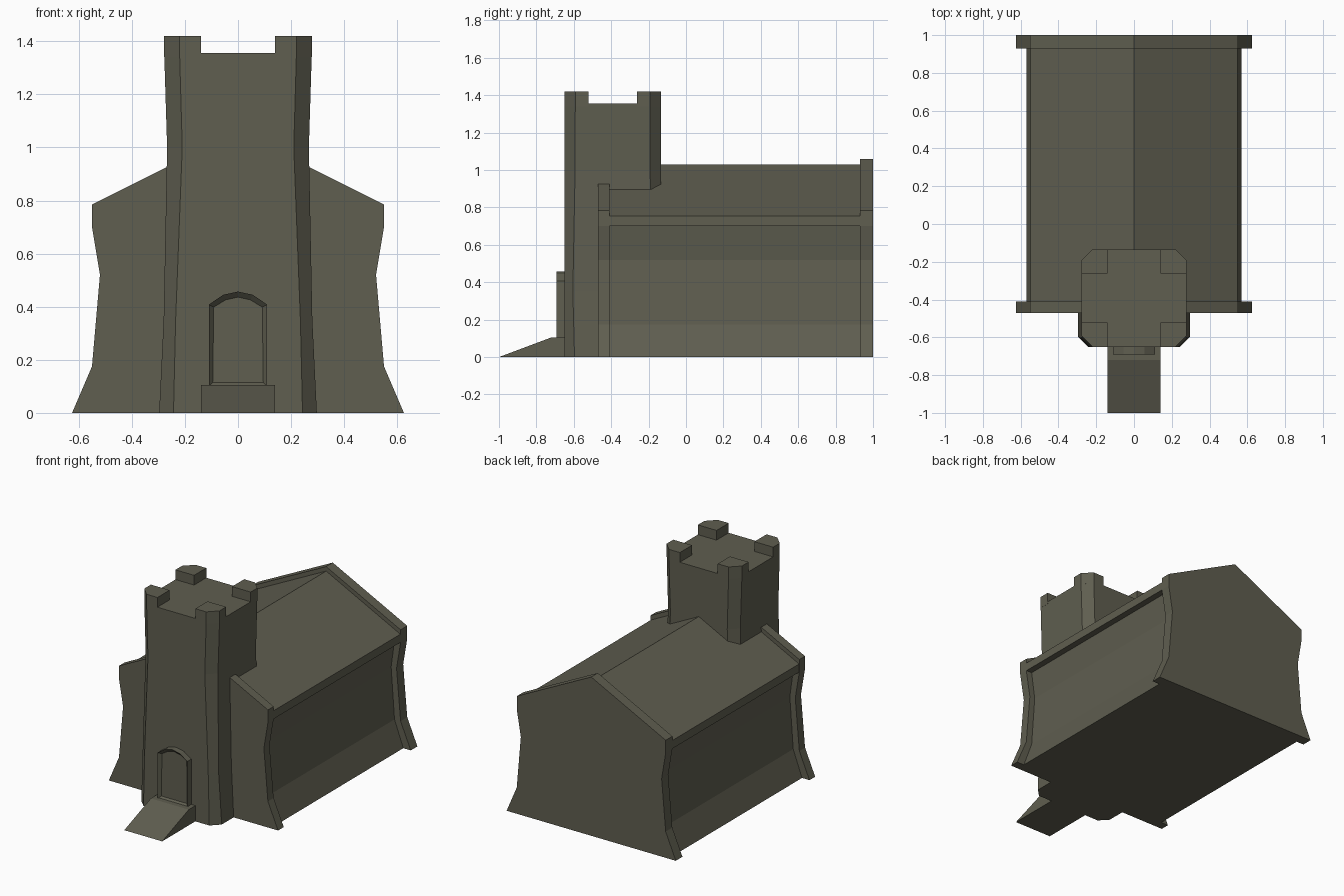
import bpy, bmesh

if "Cube" in bpy.data.objects:
    bpy.data.objects.remove(bpy.data.objects["Cube"])

stone = bpy.data.materials.new("grey_green_stone")
stone.diffuse_color = (0.115, 0.112, 0.08, 1)
stone.use_nodes = True
stone.node_tree.nodes["Principled BSDF"].inputs["Base Color"].default_value = stone.diffuse_color


def finish(name, bm):
    bmesh.ops.recalc_face_normals(bm, faces=bm.faces[:])
    mesh = bpy.data.meshes.new(name)
    bm.to_mesh(mesh)
    bm.free()
    mesh.materials.append(stone)
    ob = bpy.data.objects.new(name, mesh)
    bpy.context.collection.objects.link(ob)
    return ob


def loft(rings):
    """Closed solid through rings of equal point count."""
    bm = bmesh.new()
    vs = [[bm.verts.new(p) for p in r] for r in rings]
    n = len(vs[0])
    for a, b in zip(vs, vs[1:]):
        for i in range(n):
            j = (i + 1) % n
            bm.faces.new((a[i], a[j], b[j], b[i]))
    bm.faces.new(vs[0][::-1])
    bm.faces.new(vs[-1])
    bmesh.ops.recalc_face_normals(bm, faces=bm.faces[:])
    return bm


def mirrored(half):
    """Full outline from the right half, listed bottom to top (apex on x = 0)."""
    return half + [(-x, z) for x, z in reversed(half) if x > 0]


def along_y(half, y0, y1):
    pts = mirrored(half)
    return loft([[(x, y, z) for x, z in pts] for y in (y0, y1)])


# Nave: flared, slightly waisted walls under an overhanging roof
nave = [(0.57, 0), (0.505, 0.175), (0.48, 0.52), (0.505, 0.70),
        (0.548, 0.70), (0.548, 0.755), (0, 1.03)]
finish("nave", along_y(nave, -0.42, 0.94))

# Gable end walls standing proud of the nave
gable = [(0.625, 0), (0.55, 0.175), (0.52, 0.52), (0.55, 0.70),
         (0.55, 0.785), (0, 1.06)]
finish("front_gable", along_y(gable, -0.47, -0.41))
finish("back_gable", along_y(gable, 0.93, 1.0))

# Tower: chamfered square shaft, bowed in at the sides
F, B = -0.65, -0.135
rings = []
for z, w, c in [(0, 0.297, 0.243), (0.35, 0.28, 0.235),
                (1.0, 0.267, 0.21), (1.355, 0.278, 0.22)]:
    d = w - c
    rings.append([(-c, F, z), (c, F, z), (w, F + d, z), (w, B - d, z),
                  (c, B, z), (-c, B, z), (-w, B - d, z), (-w, F + d, z)])
finish("tower", loft(rings))

# Corner merlons with the tower's chamfer
for side, sx in (("left", -1), ("right", 1)):
    for end, y, s in (("front", F, 1), ("back", B, -1)):
        plan = [(0.14, y), (0.22, y), (0.278, y + s * 0.058),
                (0.278, y + s * 0.128), (0.14, y + s * 0.128)]
        finish(f"{end}_{side}_merlon",
               loft([[(sx * x, yy, z) for x, yy in plan] for z in (1.34, 1.42)]))

# Door: arched surround with a recessed panel
bm = along_y([(0.11, 0.10), (0.11, 0.408), (0.055, 0.445), (0, 0.457)], -0.692, -0.64)
front = [f for f in bm.faces if f.normal.y < -0.9]
bmesh.ops.inset_region(bm, faces=front, thickness=0.021, depth=0)
bmesh.ops.translate(bm, verts=front[0].verts[:], vec=(0, 0.02, 0))
finish("door", bm)

# Entrance ramp
ramp = [(-1.0, 0), (-0.64, 0), (-0.64, 0.105), (-0.72, 0.105)]
finish("ramp", loft([[(x, y, z) for y, z in ramp] for x in (-0.14, 0.14)]))
